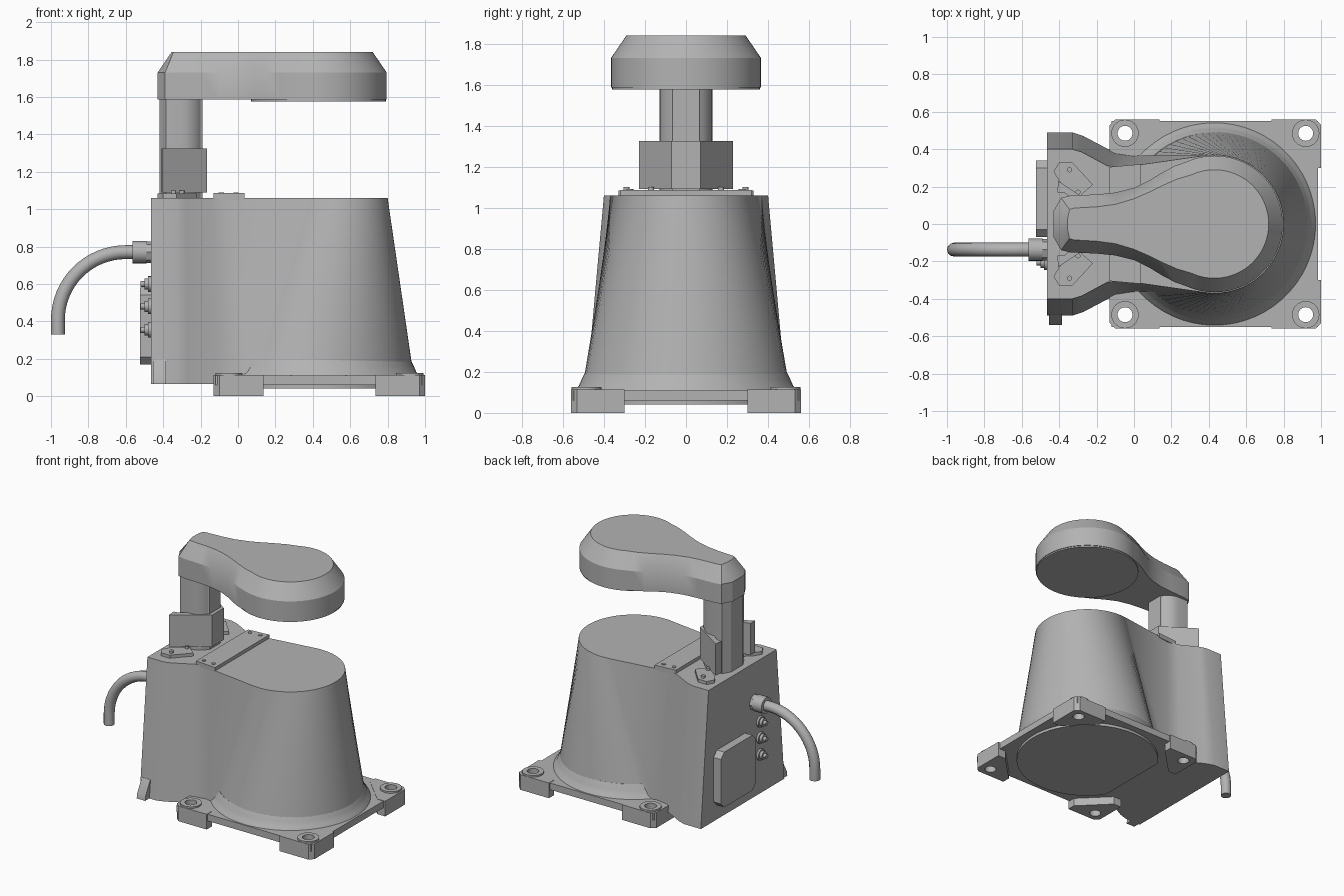
import bpy, bmesh, math
from math import cos, sin, radians, pi
from mathutils import Vector, Matrix

if "Cube" in bpy.data.objects:
    bpy.data.objects.remove(bpy.data.objects["Cube"])

grey = bpy.data.materials.new("machine_grey")
grey.use_nodes = True
grey.diffuse_color = (0.45, 0.45, 0.45, 1)
grey.node_tree.nodes["Principled BSDF"].inputs["Base Color"].default_value = grey.diffuse_color
HEAD_X = 0.43


def finish(name, bm):
    bmesh.ops.recalc_face_normals(bm, faces=bm.faces)
    mesh = bpy.data.meshes.new(name)
    bm.to_mesh(mesh)
    bm.free()
    mesh.materials.append(grey)
    obj = bpy.data.objects.new(name, mesh)
    bpy.context.collection.objects.link(obj)
    return obj


def loft(name, rings):
    """Skin a list of (outline, z) rings and cap both ends."""
    bm = bmesh.new()
    rows = [[bm.verts.new((x, y, z)) for x, y in pts] for pts, z in rings]
    n = len(rows[0])
    for a, b in zip(rows, rows[1:]):
        for i in range(n):
            j = (i + 1) % n
            bm.faces.new((a[i], a[j], b[j], b[i]))
    bm.faces.new(rows[0])
    bm.faces.new(rows[-1])
    return finish(name, bm)


def prism(name, pts, z0, z1):
    return loft(name, [(pts, z0), (pts, z1)])


def arc(r, start, end, steps, cx=HEAD_X, cy=0):
    angles = [radians(start + (end - start) * i / steps) for i in range(steps + 1)]
    return [(cx + r * cos(a), cy + r * sin(a)) for a in angles]


def mirrored(half):
    return half + [(x, -y) for x, y in reversed(half) if abs(y) > 1e-5]


def flip(pts, side):
    return [(x, y * side) for x, y in pts]


def rod(name, p, q, r, sides=24):
    p, q = Vector(p), Vector(q)
    turn = (q - p).to_track_quat('Z', 'Y').to_matrix().to_4x4()
    bm = bmesh.new()
    bmesh.ops.create_cone(bm, cap_ends=True, segments=sides, radius1=r, radius2=r,
                          depth=(q - p).length, matrix=Matrix.Translation((p + q) / 2) @ turn)
    return finish(name, bm)


def cut(obj, cutter):
    mod = obj.modifiers.new("cut", 'BOOLEAN')
    mod.operation = 'DIFFERENCE'
    mod.solver = 'EXACT'
    mod.object = cutter
    bpy.context.view_layer.objects.active = obj
    bpy.ops.object.modifier_apply(modifier=mod.name)


# Tapered housing: square rear block blending into a round cone
low = mirrored([(-.465, .49), (-.33, .49), (-.27, .47), (-.10, .38), (0, .365)]
               + arc(.515, 135, 0, 32))
high = mirrored([(-.465, .40), (-.33, .40), (-.28, .385), (-.14, .31), (-.05, .305)]
                + arc(.37, 98, 0, 32))
loft("housing", [(low, .065), (high, 1.06)])
loft("housing_fillet", [(arc(r, 0, 354, 59), z) for r, z in
                        ((.545, .10), (.54, .113), (.523, .13), (.51, .16), (.49, .2))])

# Base plate, underside disc, corner feet with bolt bosses
plate = prism("base_plate", [(-.12, -.55), (.985, -.55), (.985, .55), (-.12, .55)], .06, .11)
prism("underside_disc", [(max(x, .02), y) for x, y in arc(.5, 0, 354, 59)], .04, .063)
foot = [(.30, .56), (.535, .56), (.565, .53), (.565, .30), (.50, .30), (.30, .50)]
for sx, fx in ((-1, "right"), (1, "left")):
    for sy, fy in ((-1, "front"), (1, "back")):
        tag = fy + "_" + fx
        cx, cy = HEAD_X + .005 + sx * .483, sy * .485
        corner = prism(tag + "_foot", [(.435 + sx * x, sy * y) for x, y in foot], 0, .113)
        boss = rod(tag + "_boss", (cx, cy, .09), (cx, cy, .125), .073, 32)
        hole = rod("hole_cutter", (cx, cy, -.1), (cx, cy, .3), .04)
        for part in (plate, corner, boss):
            cut(part, hole)
        bpy.data.objects.remove(hole)

# Foot fin on the rear block
fin = loft("rear_fin", [([(-.455, -.45), (-.385, -.45), (-.385, -y), (-.455, -y)], z)
                        for y, z in ((.54, .066), (.535, .10), (.48, .2))])

# Seam strip and angled covers on top, with bolts
prism("seam_strip", mirrored([(-.13, .305), (.035, .32)]), 1.05, 1.085)
cover = [(-.43, .28), (-.40, .33), (-.33, .33), (-.22, .21), (-.30, .14), (-.40, .23)]
for side in (-1, 1):
    tag = "back" if side > 0 else "front"
    prism(tag + "_cover", flip(cover, side), 1.05, 1.083)
    for x, y, top in ((-.09, .27, 1.09), (-.01, .275, 1.09), (-.345, .29, 1.1), (-.30, .17, 1.1)):
        rod(tag + "_bolt", (x, y * side, 1.06), (x, y * side, top), .014, 12)

# Post with flat rear face and folded shield around it
post = mirrored([(-.42, .07), (-.385, .13), (-.305, .13)] + arc(.13, 75, 32, 6, -.31)
                + [(-.19, .065)])
prism("post", post, 1.05, 1.60)
prism("post_shield", mirrored([(-.27, .09), (-.37, .165), (-.41, .17), (-.405, .23), (-.165, .07)]),
      1.09, 1.325)

# Arm with a round head and chamfered top edge
wide = mirrored([(-.43, .07), (-.39, .14), (-.34, .152), (-.2, .158), (-.1, .168), (0, .193),
                 (.08, .232), (.15, .275), (.22, .312)] + arc(.365, 115, 0, 32))
narrow = mirrored([(-.355, .03), (-.345, .078), (-.32, .085), (-.2, .092), (-.1, .105), (0, .135),
                   (.08, .17), (.15, .205), (.23, .24)] + arc(.29, 115, 0, 32))
loft("arm", [(wide, 1.585), (wide, 1.73), (narrow, 1.84)])
rod("head_underside", (HEAD_X, 0, 1.575), (HEAD_X, 0, 1.60), .36, 64)

# Rear service panel with clipped corners
panel = [(.135 + sy * a, .375 + sz * b) for sy, sz, a, b in (
    (-1, -1, .165, .205), (1, -1, .165, .205), (1, -1, .205, .165), (1, 1, .205, .165),
    (1, 1, .165, .205), (-1, 1, .165, .205), (-1, 1, .205, .165), (-1, -1, .205, .165))]
bm = bmesh.new()
base = bm.faces.new([bm.verts.new((-.525, y, z)) for y, z in panel])
grown = bmesh.ops.extrude_face_region(bm, geom=[base])["geom"]
bmesh.ops.translate(bm, vec=(.07, 0, 0), verts=[v for v in grown if isinstance(v, bmesh.types.BMVert)])
finish("service_panel", bm)

# Rear sockets
for z in (.60, .48, .355):
    for x, r in ((-.48, .042), (-.50, .03), (-.522, .016)):
        rod("rear_socket", (-.455, -.205, z), (x, -.205, z), r, 16)

# Cable gland and bent cable
CY, CZ = -.137, .77
rod("gland_nut", (-.50, CY, CZ), (-.455, CY, CZ), .058, 8)
rod("gland_sleeve", (-.565, CY, CZ), (-.49, CY, CZ), .06, 20)
path = [(-.54, CZ)] + [(-.6 - .363 * sin(a), CZ - .363 + .363 * cos(a))
                       for a in (pi / 2 * i / 16 for i in range(17))] + [(-.963, .33)]
curve = bpy.data.curves.new("cable", 'CURVE')
curve.dimensions = '3D'
curve.bevel_depth = .037
curve.bevel_resolution = 4
curve.use_fill_caps = True
spline = curve.splines.new('POLY')
spline.points.add(len(path) - 1)
for pt, (x, z) in zip(spline.points, path):
    pt.co = (x, CY, z, 1)
curve.materials.append(grey)
cable = bpy.data.objects.new("cable", curve)
bpy.context.collection.objects.link(cable)

# Smooth the round surfaces and keep edges crisp
bpy.ops.object.select_all(action='DESELECT')
for obj in bpy.context.collection.objects:
    if obj.type == 'MESH':
        obj.select_set(True)
        bpy.context.view_layer.objects.active = obj
bpy.ops.object.shade_smooth_by_angle(angle=radians(28))
